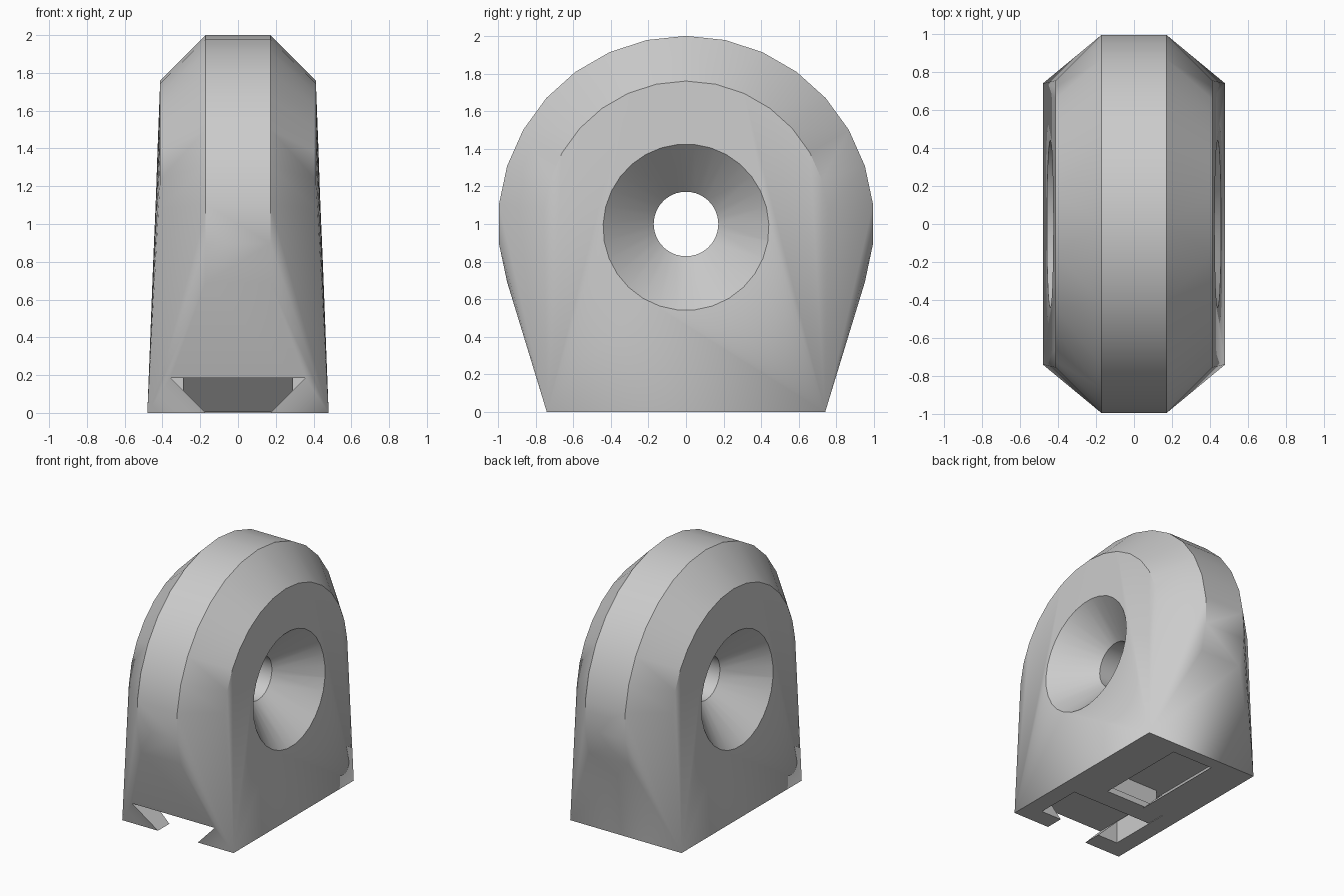
import bpy, bmesh, math

if "Cube" in bpy.data.objects:
    bpy.data.objects.remove(bpy.data.objects["Cube"], do_unlink=True)

SIDES = 30
SLOT_TOP = 0.185
NARROW, WIDE = 0.172, 0.345

grey = bpy.data.materials.new("plain grey")
grey.use_nodes = True
grey.diffuse_color = (0.6, 0.6, 0.6, 1)
grey.node_tree.nodes["Principled BSDF"].inputs["Base Color"].default_value = (0.6, 0.6, 0.6, 1)


def ring(bm, x, radius, offset=0.0):
    """Circle of vertices around the x axis at mid height."""
    step = math.tau / SIDES
    return [bm.verts.new((x, radius * math.sin((i + offset) * step),
                          1 + radius * math.cos((i + offset) * step))) for i in range(SIDES)]


def finish(bm, name):
    bmesh.ops.recalc_face_normals(bm, faces=bm.faces)
    mesh = bpy.data.meshes.new(name)
    bm.to_mesh(mesh)
    bm.free()
    mesh.materials.append(grey)
    obj = bpy.data.objects.new(name, mesh)
    bpy.context.collection.objects.link(obj)
    return obj


def prism(name, profile, axis, start, end):
    """Extrude a closed profile: (x, z) along y, or (y, z) along x."""
    bm = bmesh.new()
    place = (lambda a, z, t: (a, t, z)) if axis == "y" else (lambda a, z, t: (t, a, z))
    ends = [[bm.verts.new(place(a, z, t)) for a, z in profile] for t in (start, end)]
    bm.faces.new(ends[0])
    bm.faces.new(ends[1])
    bridge(bm, *ends)
    return finish(bm, name)


def bridge(bm, a, b):
    for i in range(len(a)):
        j = (i + 1) % len(a)
        bm.faces.new((a[i], a[j], b[j], b[i]))


def combine(body, tool, operation):
    mod = body.modifiers.new(tool.name, "BOOLEAN")
    mod.operation = operation
    mod.solver = "EXACT"
    mod.object = tool
    bpy.context.view_layer.objects.active = body
    bpy.ops.object.modifier_apply(modifier=mod.name)
    bpy.data.objects.remove(tool, do_unlink=True)


# Body: hull of a chamfered disc and a rectangular foot
bm = bmesh.new()
for side in (-1, 1):
    ring(bm, side * NARROW, 1.0)
    ring(bm, side * 0.412, 0.76)
    for y in (-0.74, 0.74):
        bm.verts.new((side * 0.48, y, 0))
hull = bmesh.ops.convex_hull(bm, input=bm.verts)
loose = {g for g in hull["geom_interior"] + hull["geom_unused"] if isinstance(g, bmesh.types.BMVert)}
bmesh.ops.delete(bm, geom=list(loose), context="VERTS")
body = finish(bm, "mount_body")

# Through hole with a countersink on both sides
bm = bmesh.new()
rings = [ring(bm, x, abs(x), 0.5) for x in (-0.6, -NARROW, NARROW, 0.6)]
for a, b in zip(rings, rings[1:]):
    bridge(bm, a, b)
bm.faces.new(rings[0])
bm.faces.new(rings[-1])
combine(body, finish(bm, "hole_cutter"), "DIFFERENCE")

# Undercut slot, open at the front, with a wide entry opening underneath
low = NARROW - 0.05
slot = prism("slot_cutter", [(-low, -0.05), (low, -0.05), (WIDE + 0.012, SLOT_TOP),
                             (-WIDE - 0.012, SLOT_TOP)], "y", -1.1, 0.64)
combine(body, slot, "DIFFERENCE")
entry = prism("entry_cutter", [(-0.6, -0.1), (-0.1, -0.1), (-0.1, SLOT_TOP), (-0.6, SLOT_TOP)],
              "x", -WIDE, WIDE)
combine(body, entry, "DIFFERENCE")

# Sloped stop inside the slot, on a cross bar
stop = prism("slot_stop", [(-0.25, 0.004), (-0.1, 0.004), (-0.1, 0.22), (-0.46, 0.22)],
             "x", -0.29, 0.29)
combine(body, stop, "UNION")
bar = prism("slot_bar", [(-0.25, 0.004), (-0.09, 0.004), (-0.09, 0.05), (-0.25, 0.05)],
            "x", -0.36, 0.36)
combine(body, bar, "UNION")

# Smooth shading with sharp edges kept
bpy.ops.object.select_all(action="DESELECT")
body.select_set(True)
bpy.context.view_layer.objects.active = body
bpy.ops.object.shade_smooth_by_angle(angle=math.radians(30))
